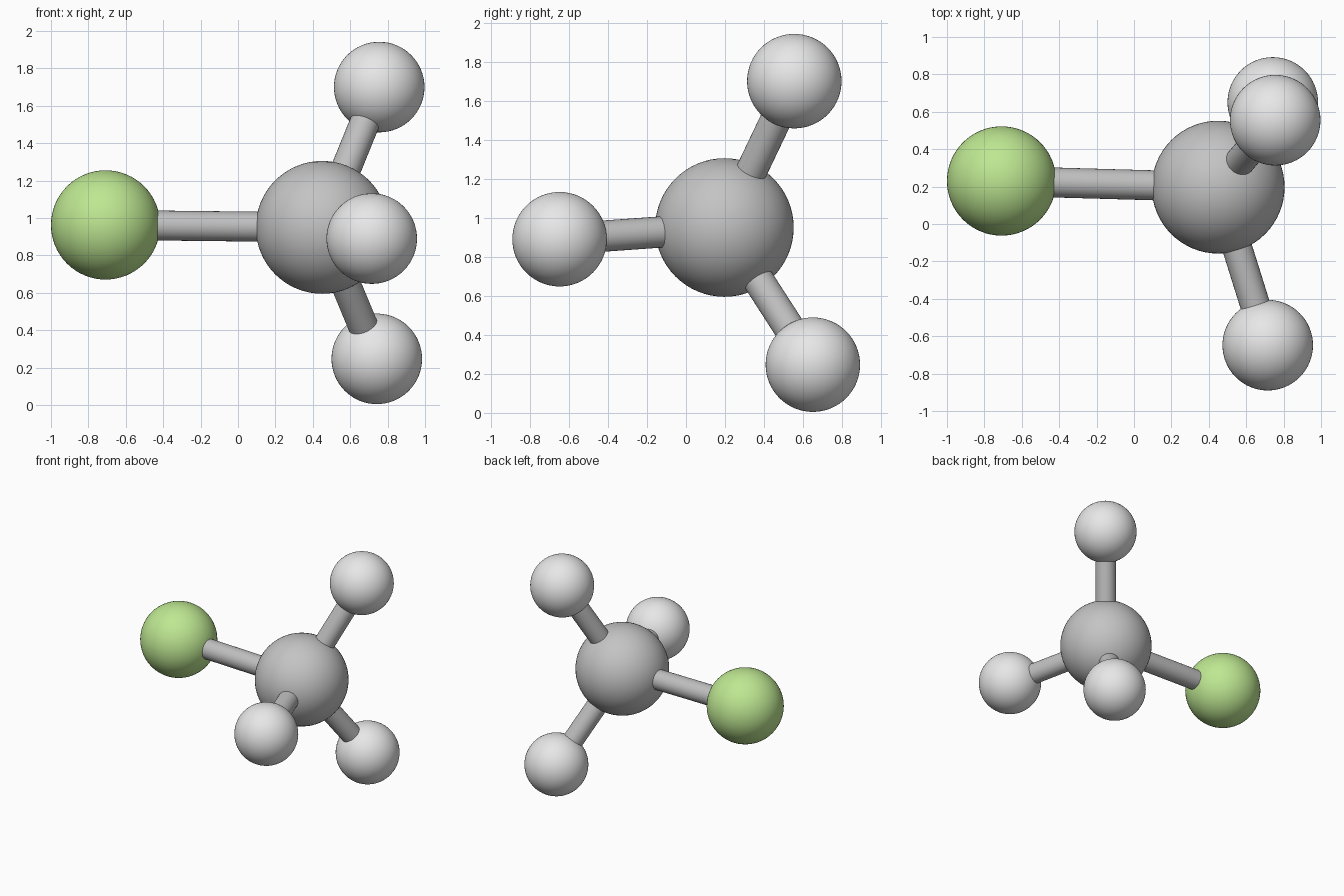
import bpy
from mathutils import Vector

if "Cube" in bpy.data.objects:
    bpy.data.objects.remove(bpy.data.objects["Cube"])


def material(name, rgb):
    m = bpy.data.materials.new(name)
    m.diffuse_color = (*rgb, 1)
    m.use_nodes = True
    m.node_tree.nodes["Principled BSDF"].inputs["Base Color"].default_value = m.diffuse_color
    return m


grey = material("mid_grey", (0.55, 0.55, 0.55))
white = material("pale_grey", (0.9, 0.9, 0.9))
green = material("light_green", (0.565, 0.878, 0.314))
rod_grey = material("rod_grey", (0.52, 0.52, 0.52))


def finish(name, mat):
    ob = bpy.context.object
    ob.name = name
    ob.data.materials.append(mat)
    bpy.ops.object.shade_smooth_by_angle()


def ball(name, centre, radius, mat):
    bpy.ops.mesh.primitive_uv_sphere_add(segments=64, ring_count=32,
                                         radius=radius, location=centre)
    finish(name, mat)


def rod(name, a, b, radius=0.08):
    a, b = Vector(a), Vector(b)
    d = b - a
    bpy.ops.mesh.primitive_cylinder_add(vertices=32, radius=radius,
                                        depth=d.length, location=(a + b) / 2,
                                        rotation=d.to_track_quat('Z', 'Y').to_euler())
    finish(name, rod_grey)


# Central ball
hub = (0.45, 0.197, 0.95)
ball("central_ball", hub, 0.355, grey)

# Outer balls, each joined to the centre by a rod
outer = [
    ("green", (-0.708, 0.23, 0.963), 0.292, green),
    ("upper", (0.755, 0.555, 1.70), 0.242, white),
    ("lower", (0.742, 0.65, 0.247), 0.242, white),
    ("front", (0.715, -0.648, 0.89), 0.242, white),
]
for label, centre, radius, mat in outer:
    ball(label + "_ball", centre, radius, mat)
    rod(label + "_rod", hub, centre)
